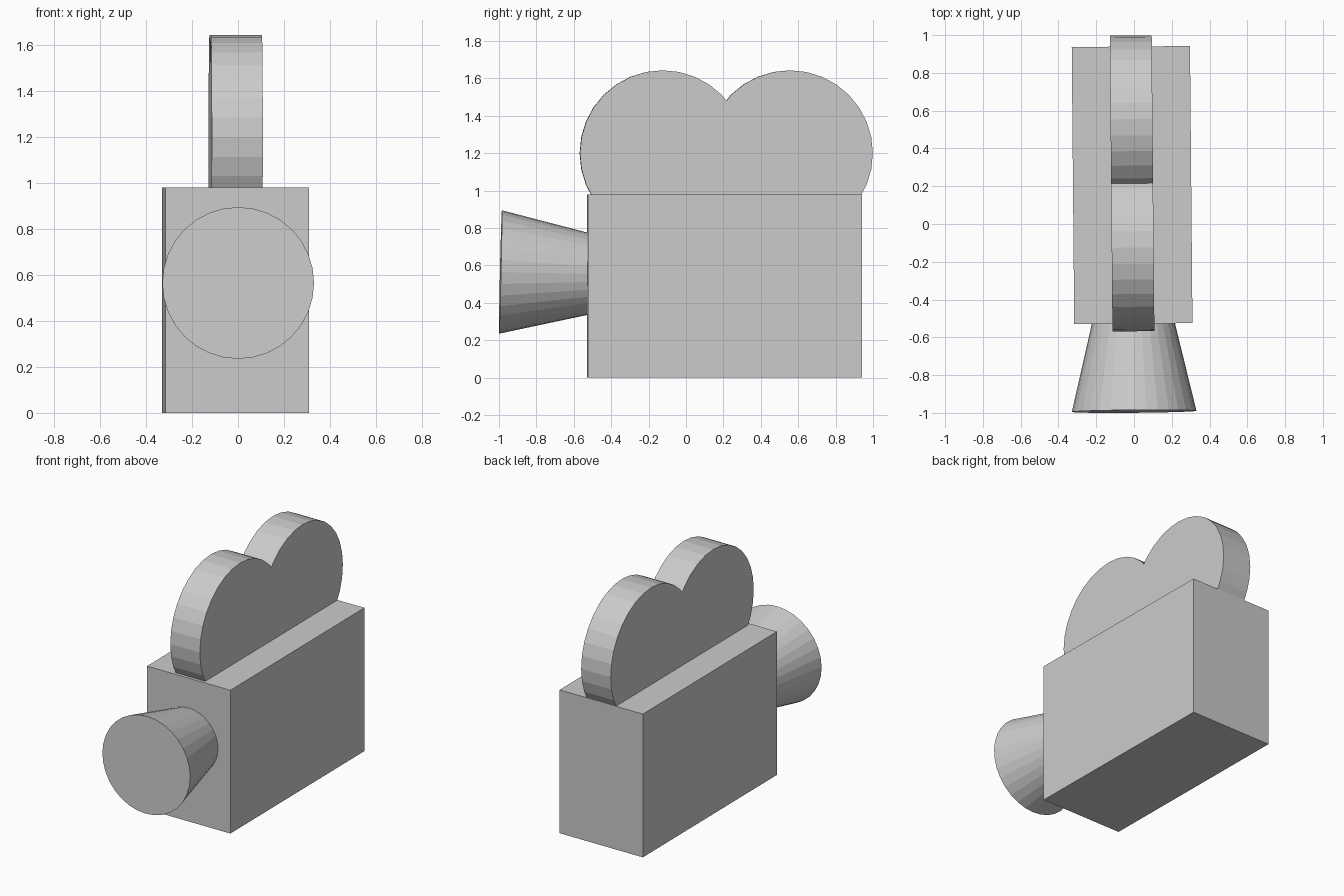
import bpy, bmesh, math
from mathutils import Matrix, Vector

cube = bpy.data.objects.get("Cube")
if cube:
    bpy.data.objects.remove(cube, do_unlink=True)

grey = bpy.data.materials.new("light_grey")
grey.use_nodes = True
grey.diffuse_color = (0.6, 0.6, 0.6, 1)
grey.node_tree.nodes["Principled BSDF"].inputs["Base Color"].default_value = (0.6, 0.6, 0.6, 1)

# The whole camera is turned very slightly about the body's centre
pivot = Vector((-0.01, 0.206, 0))
turn = Matrix.Translation(pivot) @ Matrix.Rotation(0.009, 4, "Z")


def finish(name, bm):
    bmesh.ops.recalc_face_normals(bm, faces=bm.faces[:])
    mesh = bpy.data.meshes.new(name)
    bm.to_mesh(mesh)
    bm.free()
    mesh.materials.append(grey)
    obj = bpy.data.objects.new(name, mesh)
    obj.matrix_world = turn
    bpy.context.collection.objects.link(obj)


# Body: a plain box standing on the floor
bm = bmesh.new()
bmesh.ops.create_cube(bm, size=1, matrix=Matrix.Translation((0, 0, 0.49))
                      @ Matrix.Diagonal((0.626, 1.467, 0.98, 1)))
finish("camera_body", bm)

# Film reels: two joined discs drawn as one outline, sunk into the body
radius, reel_z, half_gap, half_width = 0.443, 1.2, 0.34, 0.111
reel_mid = 0.215 - pivot.y


def arc(centre_y, steps):
    angles = [k * math.tau / 32 for k in steps]
    return [(centre_y + radius * math.cos(a), reel_z + radius * math.sin(a)) for a in angles]


outline = arc(reel_mid + half_gap, range(-3, 13))
outline.append((reel_mid, 1.48))
outline += arc(reel_mid - half_gap, range(4, 20))
bm = bmesh.new()
side = bm.faces.new([bm.verts.new((-half_width, y, z)) for y, z in outline])
ext = bmesh.ops.extrude_face_region(bm, geom=[side], use_keep_orig=True)
moved = [v for v in ext["geom"] if isinstance(v, bmesh.types.BMVert)]
bmesh.ops.translate(bm, verts=moved, vec=(2 * half_width, 0, 0))
finish("film_reels", bm)

# Lens: a cone flaring forwards and tipped up slightly
depth = 0.52
bm = bmesh.new()
bmesh.ops.create_cone(bm, cap_ends=True, segments=32, radius1=0.207, radius2=0.33,
                      depth=depth,
                      matrix=Matrix.Translation((0, -0.992 - pivot.y, 0.565))
                      @ Matrix.Rotation(math.pi / 2 - 0.023, 4, "X")
                      @ Matrix.Translation((0, 0, -depth / 2)))
finish("lens", bm)
